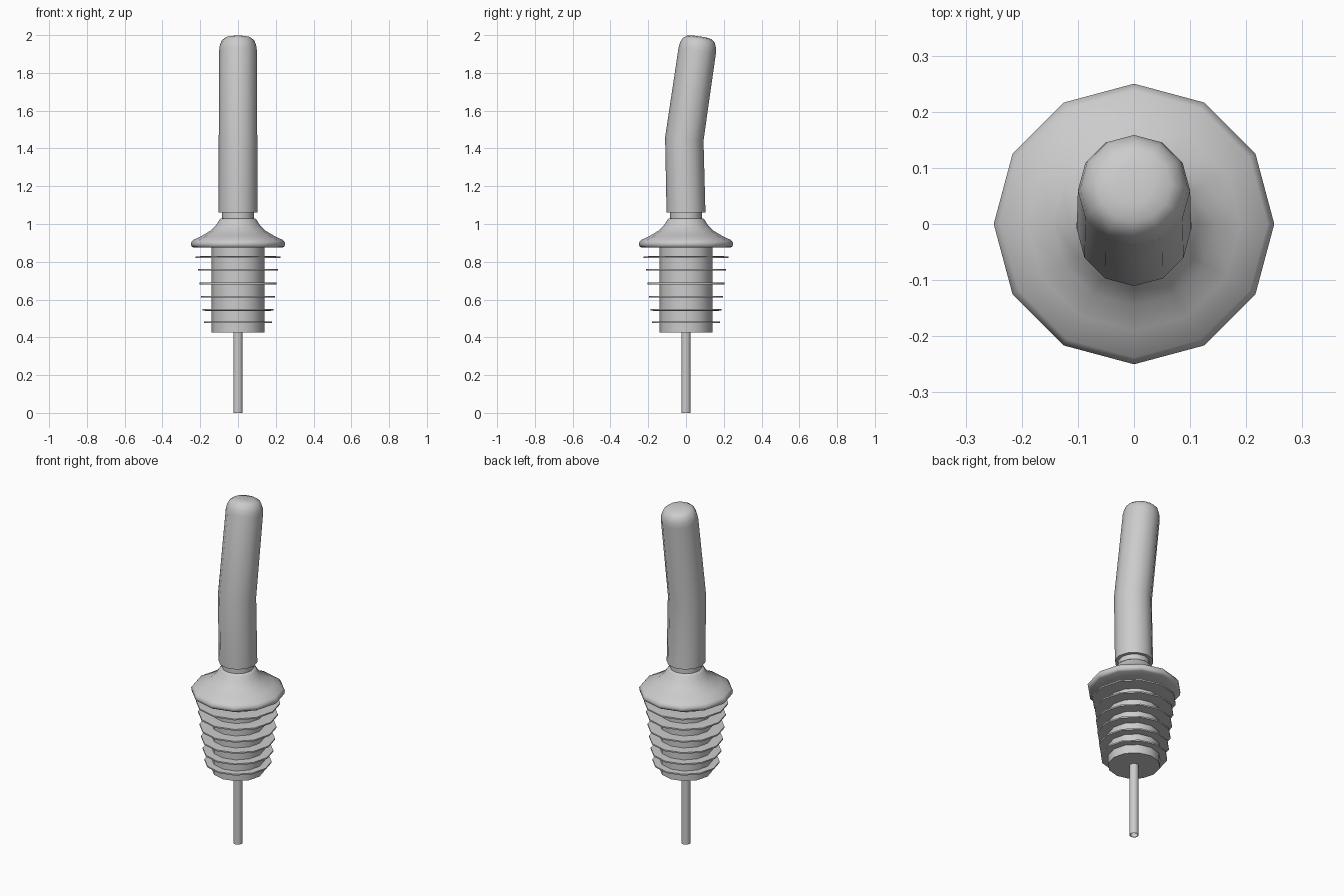
import bpy, bmesh, math
from mathutils import Vector, Matrix

if "Cube" in bpy.data.objects:
    bpy.data.objects.remove(bpy.data.objects["Cube"])

SIDES = 12


def loft(name, rings, cap_start=False, cap_end=False, closed=False, angle=35):
    """Skin 12-sided rings given as (radius, z, y offset, forward tilt in degrees)."""
    bm = bmesh.new()
    loops = []
    for radius, z, y, tilt in rings:
        rot = Matrix.Rotation(math.radians(-tilt), 3, 'X')
        loop = []
        for i in range(SIDES):
            a = 2 * math.pi * i / SIDES
            p = rot @ Vector((radius * math.cos(a), radius * math.sin(a), 0))
            loop.append(bm.verts.new(p + Vector((0, y, z))))
        loops.append(loop)
    pairs = list(zip(loops, loops[1:]))
    if closed:
        pairs.append((loops[-1], loops[0]))
    for lo, hi in pairs:
        for i in range(SIDES):
            j = (i + 1) % SIDES
            bm.faces.new((lo[i], lo[j], hi[j], hi[i]))
    if cap_start:
        bm.faces.new(loops[0][::-1])
    if cap_end:
        bm.faces.new(loops[-1])
    bmesh.ops.recalc_face_normals(bm, faces=bm.faces)
    mesh = bpy.data.meshes.new(name)
    bm.to_mesh(mesh)
    bm.free()
    obj = bpy.data.objects.new(name, mesh)
    bpy.context.collection.objects.link(obj)
    bpy.ops.object.select_all(action='DESELECT')
    obj.select_set(True)
    bpy.context.view_layer.objects.active = obj
    bpy.ops.object.shade_smooth_by_angle(angle=math.radians(angle))
    return obj


def lathe(name, profile, **options):
    """Turn a straight (radius, z) profile around the z axis."""
    return loft(name, [(r, z, 0, 0) for r, z in profile], **options)


# Breather tube, open at both ends
lathe("air_tube", [(0.025, 0.44), (0.025, 0), (0.021, 0), (0.021, 0.44)], closed=True)

# Stopper core
lathe("stopper_core", [(0.14, 0.425), (0.14, 0.89)], cap_start=True, cap_end=True)

# Thin sealing fins that narrow downwards
fins = [(0.225, 0.825), (0.212, 0.758), (0.205, 0.685),
        (0.197, 0.615), (0.188, 0.545), (0.179, 0.48)]
for n, (r, z) in enumerate(fins, 1):
    lathe(f"sealing_fin_{n}", [(0.135, z - 0.005), (r, z - 0.004),
                               (r, z + 0.004), (0.135, z + 0.005)], closed=True)

# Flared collar with a short neck
lathe("collar", [(0.135, 0.875), (0.235, 0.875), (0.247, 0.882), (0.25, 0.9),
                 (0.238, 0.915), (0.19, 0.938), (0.145, 0.965), (0.115, 0.995),
                 (0.1, 1.02), (0.092, 1.028), (0.085, 1.029), (0.085, 1.08)],
      cap_start=True, cap_end=True, angle=50)

# Pouring spout, bent backwards and rounded at the tip
spout = [(0.08, 1.062, 0, 0), (0.103, 1.062, 0, 0), (0.102, 1.45, -0.009, 5)]
lean = 8.3
base = Vector((0, -0.009, 1.45))
axis = Vector((0, math.sin(math.radians(lean)), math.cos(math.radians(lean))))
for r, d in [(0.1, 0.475), (0.096, 0.503), (0.085, 0.529), (0.066, 0.543), (0.035, 0.549)]:
    c = base + axis * d
    spout.append((r, c.z, c.y, lean))
loft("spout", spout, cap_start=True, cap_end=True, angle=50)
